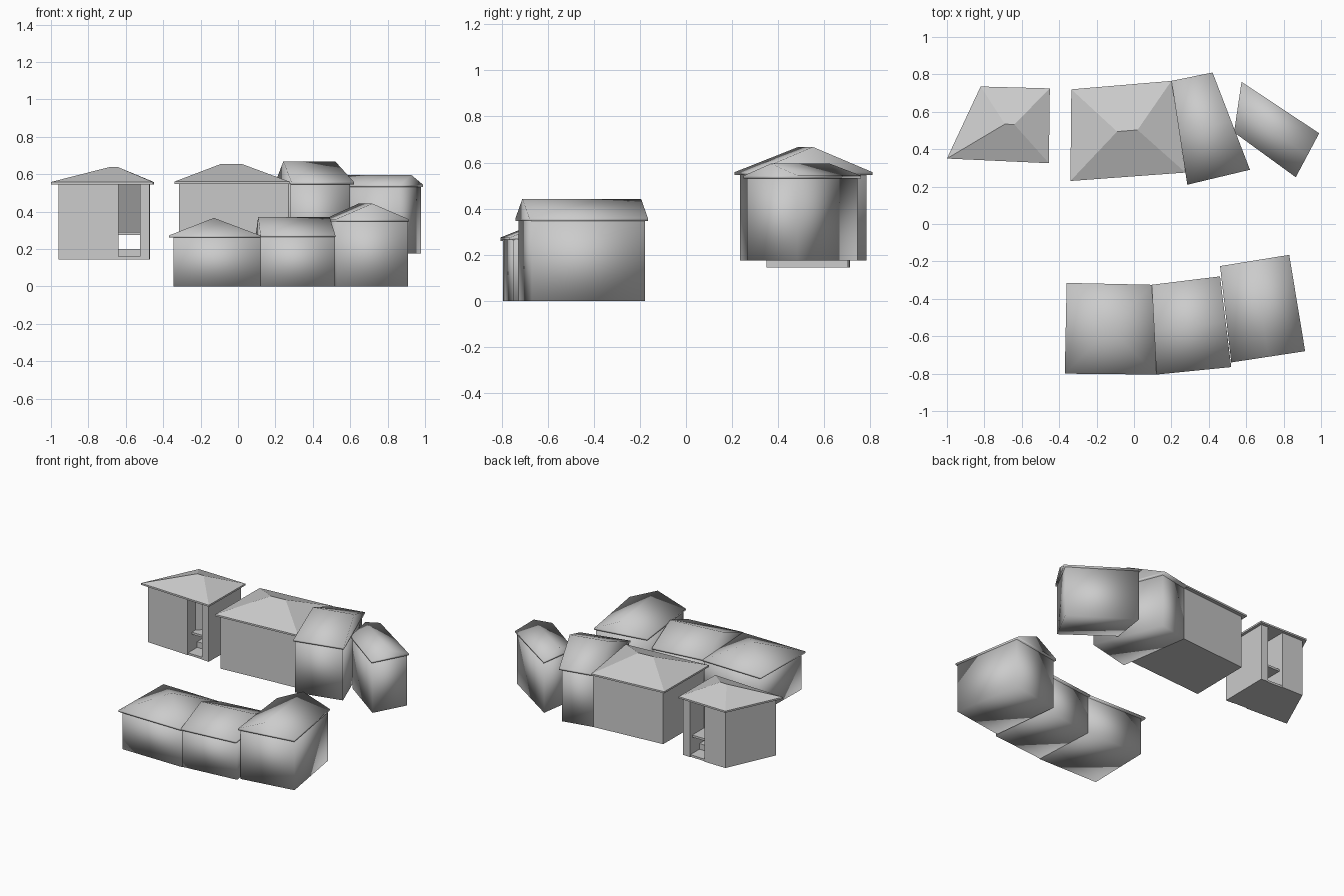
import bpy, bmesh
from mathutils import Vector
from mathutils.geometry import intersect_line_line

if "Cube" in bpy.data.objects:
    bpy.data.objects.remove(bpy.data.objects["Cube"])


def make(name, bm, smooth):
    bmesh.ops.remove_doubles(bm, verts=bm.verts, dist=0.0005)
    bmesh.ops.recalc_face_normals(bm, faces=bm.faces)
    for f in bm.faces:
        f.smooth = smooth
    me = bpy.data.meshes.new(name)
    bm.to_mesh(me)
    bm.free()
    ob = bpy.data.objects.new(name, me)
    bpy.context.collection.objects.link(ob)
    return ob


def prism(name, pts, z0, z1, smooth=False):
    bm = bmesh.new()
    lo = [bm.verts.new((x, y, z0)) for x, y in pts]
    hi = [bm.verts.new((x, y, z1)) for x, y in pts]
    n = len(pts)
    bm.faces.new(lo[::-1])
    bm.faces.new(hi)
    for i in range(n):
        j = (i + 1) % n
        bm.faces.new((lo[i], lo[j], hi[j], hi[i]))
    return make(name, bm, smooth)


def inset(pts, dist):
    """Move each side (front, right, back, left) inwards by its own overhang."""
    lines = []
    for i in range(4):
        a, b = Vector((*pts[i], 0)), Vector((*pts[(i + 1) % 4], 0))
        d = (b - a).normalized()
        n = Vector((-d.y, d.x, 0)) * dist[i]
        lines.append((a + n, b + n))
    out = []
    for i in range(4):
        p = intersect_line_line(*lines[i - 1], *lines[i])[0]
        out.append((p.x, p.y))
    return out


def roof(name, pts, eave, peak, axis='x', hips=(0, 0), smooth=True, lip=0.012):
    """Gable or hip roof with a thin eave lip; hips pull the ridge ends inwards."""
    if axis == 'y':
        pts = pts[1:] + pts[:1]
    p = [Vector((x, y, eave)) for x, y in pts]
    m0, m1 = (p[3] + p[0]) / 2, (p[1] + p[2]) / 2
    r0, r1 = m0.lerp(m1, hips[0]), m1.lerp(m0, hips[1])
    r0.z = r1.z = peak
    bm = bmesh.new()
    lo = [bm.verts.new((v.x, v.y, eave - lip)) for v in p]
    hi = [bm.verts.new(v) for v in p]
    a, b = bm.verts.new(r0), bm.verts.new(r1)
    bm.faces.new(lo[::-1])
    for i in range(4):
        j = (i + 1) % 4
        bm.faces.new((lo[i], lo[j], hi[j], hi[i]))
    bm.faces.new((hi[0], hi[1], b, a))
    bm.faces.new((hi[1], hi[2], b))
    bm.faces.new((hi[2], hi[3], a, b))
    bm.faces.new((hi[3], hi[0], a))
    return make(name, bm, smooth)


# name, roof corners (FL, FR, BR, BL), overhangs, base, eave, peak, axis, hips, smooth walls, smooth roof
o = 0.025
houses = [
    ("front_left_house", [(-.37, -.80), (.12, -.805), (.095, -.325), (-.36, -.315)],
     (.01, 0, .015, o), 0, .272, .366, 'x', (.5, .5), True, True),
    ("front_middle_house", [(.12, -.805), (.52, -.765), (.46, -.28), (.095, -.325)],
     (.015, 0, .015, 0), 0, .275, .37, 'x', (0, 0), True, True),
    ("front_right_house", [(.52, -.74), (.915, -.68), (.83, -.165), (.46, -.225)],
     (.012, .005, .012, .01), 0, .358, .443, 'y', (0, 0), True, True),
    ("back_hall", [(-.34, .23), (.275, .275), (.20, .765), (-.335, .72)],
     (o, 0, o, o), .175, .56, .655, 'x', (.43, .38), False, False),
    ("back_tall_house", [(.285, .21), (.62, .29), (.42, .81), (.20, .765)],
     (o, .012, o, 0), .175, .558, .668, 'x', (0, 0), True, True),
    ("back_right_house", [(.865, .25), (.99, .485), (.575, .76), (.535, .49)],
     (.01, .008, .01, .01), .175, .543, .595, 'y', (0, 0), True, True),
]
for name, pts, over, base, eave, peak, axis, hips, sw, sr in houses:
    if name == "back_right_house":          # corners run along the long slanted side
        axis = 'y'
    prism(name + "_walls", inset(pts, over), base, eave - .006, sw)
    roof(name + "_roof", pts, eave, peak, axis, hips, sr)

# Open hut at the left: two wall blocks with a passage between them
roof("hut_roof", [(-1.0, .35), (-.455, .325), (-.45, .725), (-.82, .735)],
     .558, .637, 'x', (.48, .41), False)
prism("hut_left_block", [(-.96, .372), (-.64, .355), (-.64, .71), (-.805, .712)], .145, .552)
prism("hut_right_block", [(-.525, .352), (-.473, .35), (-.47, .703), (-.525, .706)], .145, .552)

# Passage floor, steps and the panel inside it
prism("hut_floor", [(-.64, .36), (-.525, .355), (-.525, .70), (-.64, .705)], .145, .16)
prism("hut_shelf", [(-.64, .40), (-.525, .40), (-.525, .68), (-.64, .68)], .275, .29)
prism("hut_step", [(-.64, .46), (-.525, .46), (-.525, .60), (-.64, .60)], .16, .20)
prism("hut_inner_panel", [(-.64, .44), (-.525, .54), (-.525, .55), (-.64, .45)], .29, .55)
